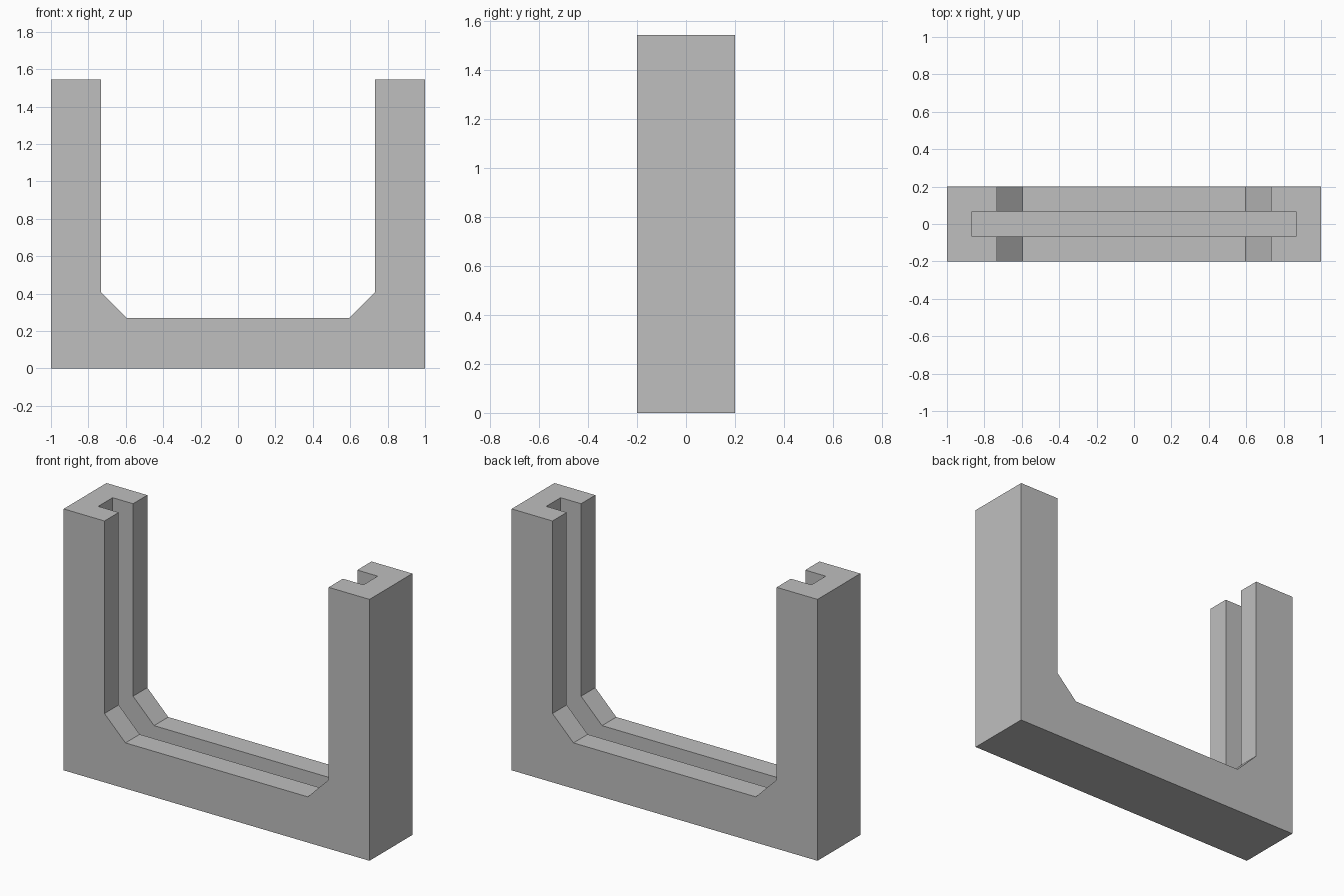
import bpy
import bmesh
from mathutils import Vector

cube = bpy.data.objects.get("Cube")
if cube:
    bpy.data.objects.remove(cube, do_unlink=True)

# Main dimensions
HALF_W, HALF_D, HEIGHT = 1.0, 0.2, 1.545
INNER_X, BASE_Z, CHAMFER = 0.733, 0.27, 0.137
SLOT_X, SLOT_HALF, SLOT_Z = 0.867, 0.067, 0.135

grey = bpy.data.materials.new("plain grey")
grey.use_nodes = True
colour = (0.52, 0.52, 0.52, 1)
grey.diffuse_color = colour
grey.node_tree.nodes["Principled BSDF"].inputs["Base Color"].default_value = colour


def extrude_profile(name, half_profile, half_depth):
    """Mirror a right-hand xz outline across x = 0 and extrude it along y."""
    outline = half_profile + [(-x, z) for x, z in reversed(half_profile)]
    bm = bmesh.new()
    face = bm.faces.new([bm.verts.new((x, -half_depth, z)) for x, z in outline])
    result = bmesh.ops.extrude_face_region(bm, geom=[face])
    moved = [g for g in result["geom"] if isinstance(g, bmesh.types.BMVert)]
    bmesh.ops.translate(bm, verts=moved, vec=Vector((0, 2 * half_depth, 0)))
    bmesh.ops.recalc_face_normals(bm, faces=bm.faces)
    mesh = bpy.data.meshes.new(name)
    bm.to_mesh(mesh)
    bm.free()
    mesh.materials.append(grey)
    obj = bpy.data.objects.new(name, mesh)
    bpy.context.collection.objects.link(obj)
    return obj


# U-shaped frame with chamfered inner corners
frame = extrude_profile("slotted_frame", [
    (HALF_W, 0), (HALF_W, HEIGHT), (INNER_X, HEIGHT),
    (INNER_X, BASE_Z + CHAMFER), (INNER_X - CHAMFER, BASE_Z)], HALF_D)

# Slot running down both posts and along the base
cutter = extrude_profile("slot_cutter", [
    (SLOT_X, SLOT_Z), (SLOT_X, HEIGHT + 0.2)], SLOT_HALF)
cutter.hide_render = True

slot = frame.modifiers.new("slot", "BOOLEAN")
slot.operation = "DIFFERENCE"
slot.solver = "EXACT"
slot.object = cutter

# Apply the cut and discard the helper
bpy.context.view_layer.objects.active = frame
bpy.ops.object.modifier_apply(modifier=slot.name)
bpy.data.objects.remove(cutter, do_unlink=True)
